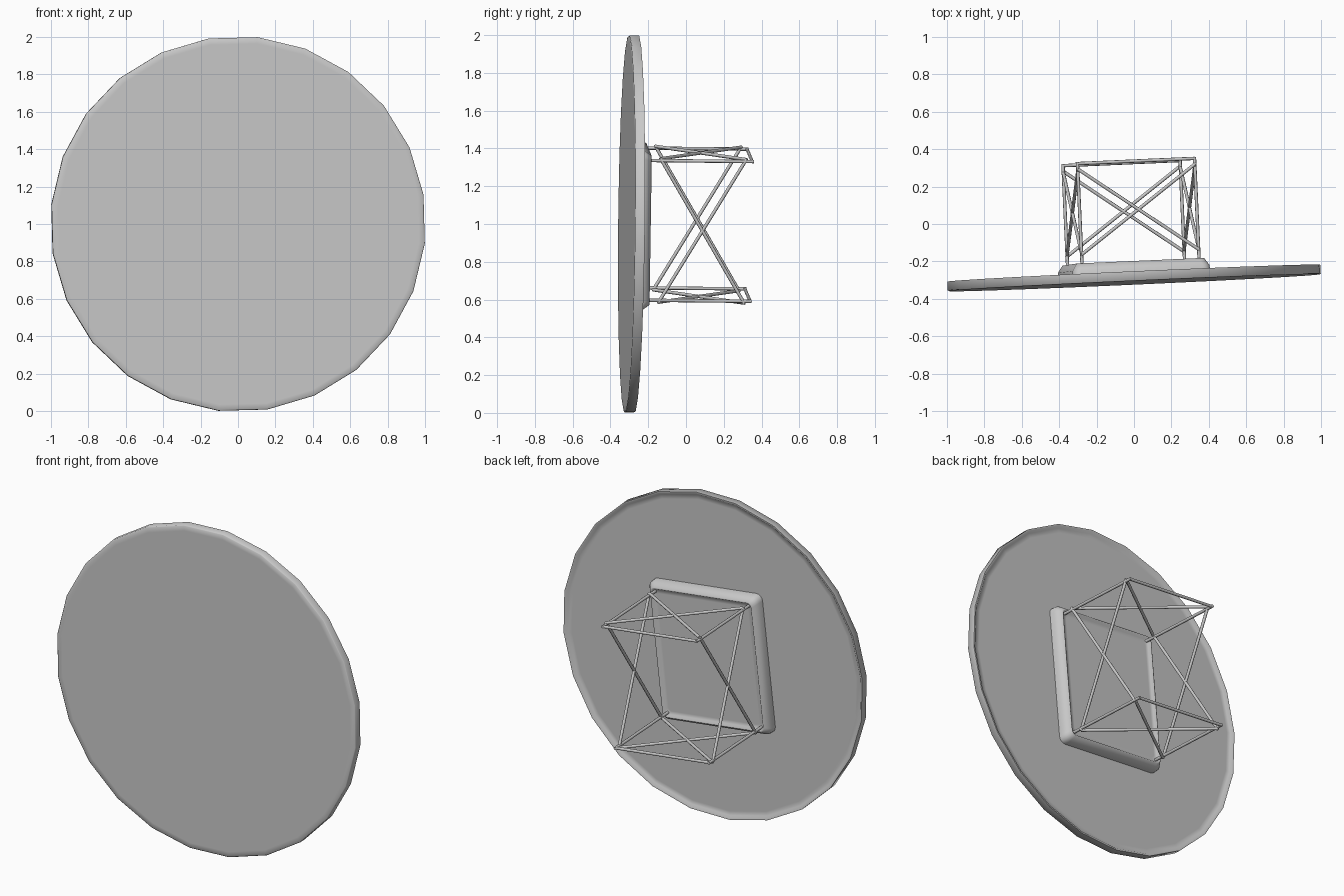
import bpy, bmesh
from math import radians, cos, sin, pi
from mathutils import Matrix, Vector

cube = bpy.data.objects.get("Cube")
if cube:
    bpy.data.objects.remove(cube, do_unlink=True)

grey = bpy.data.materials.new("plain_grey")
grey.use_nodes = True
COLOUR = (0.58, 0.58, 0.58, 1)
grey.diffuse_color = COLOUR
grey.node_tree.nodes["Principled BSDF"].inputs["Base Color"].default_value = COLOUR

# Shared pose: the assembly is slightly turned, pitched and rolled
POSE = (Matrix.Translation((0, -0.285, 1))
        @ Matrix.Rotation(radians(2.6), 4, 'Z')
        @ Matrix.Rotation(radians(-0.6), 4, 'X')
        @ Matrix.Rotation(radians(6), 4, 'Y'))


def finish(name, bm, angle=50):
    bmesh.ops.recalc_face_normals(bm, faces=bm.faces)
    mesh = bpy.data.meshes.new(name)
    bm.to_mesh(mesh)
    bm.free()
    mesh.materials.append(grey)
    obj = bpy.data.objects.new(name, mesh)
    bpy.context.collection.objects.link(obj)
    obj.matrix_world = POSE
    bpy.ops.object.select_all(action='DESELECT')
    obj.select_set(True)
    bpy.context.view_layer.objects.active = obj
    bpy.ops.object.shade_smooth_by_angle(angle=radians(angle))


def loft(bm, rings):
    for low, high in zip(rings, rings[1:]):
        for i in range(len(low)):
            j = (i + 1) % len(low)
            bm.faces.new((low[i], low[j], high[j], high[i]))
    bm.faces.new(rings[0])
    bm.faces.new(rings[-1])


def rod(name, start, end, radius=0.009):
    start, end = Vector(start), Vector(end)
    axis = end - start
    turn = axis.to_track_quat('Z', 'Y').to_matrix().to_4x4()
    bm = bmesh.new()
    bmesh.ops.create_cone(bm, cap_ends=True, segments=8, radius1=radius,
                          radius2=radius, depth=axis.length,
                          matrix=Matrix.Translation((start + end) / 2) @ turn)
    finish(name, bm)


# Round panel: crisp rim with a shallow dished back
SIDES = 24
bm = bmesh.new()
profile = [(0.97, -0.029), (0.999, -0.029), (1.004, -0.025),
           (1.004, 0.022), (0.994, 0.022), (0.982, 0.01), (0.955, 0.01)]
loft(bm, [[bm.verts.new((r * cos(2 * pi * i / SIDES), y, r * sin(2 * pi * i / SIDES)))
           for i in range(SIDES)] for r, y in profile])
finish("round_panel", bm, 60)


# Mounting tray: tapered rounded rectangle with a shallow dished back
def rounded_ring(bm, half_w, half_h, r, y, steps=4):
    ring = []
    for corner, (sx, sz) in enumerate(((1, 1), (-1, 1), (-1, -1), (1, -1))):
        for i in range(steps + 1):
            a = (corner + i / steps) * pi / 2
            ring.append(bm.verts.new((sx * (half_w - r) + r * cos(a), y,
                                      sz * (half_h - r) + r * sin(a))))
    return ring


bm = bmesh.new()
loft(bm, [rounded_ring(bm, *section) for section in (
    (0.37, 0.426, 0.04, 0.0), (0.368, 0.424, 0.04, 0.045),
    (0.342, 0.398, 0.03, 0.083), (0.336, 0.392, 0.028, 0.083),
    (0.326, 0.382, 0.025, 0.07), (0.305, 0.36, 0.02, 0.07))])
finish("mounting_tray", bm, 60)

# Rod frame
A, B = 0.315, 0.372          # half width and half height
FRONT, REAR = 0.068, 0.617   # depth of the arm ends
NEAR, FAR = 0.13, 0.587      # depth of the brace ends
for level, sz in (("upper", 1), ("lower", -1)):
    z = sz * B
    flat_z = z + sz * 0.01
    side_z = z * 1.035
    rod(level + "_rear_bar", (-A, REAR, z), (A, REAR, z))
    for side, sx in (("left", 1), ("right", -1)):
        x = sx * A
        rod(f"{level}_{side}_arm", (x, FRONT, z), (x, REAR + 0.008, z))
        # Crossed braces in the level plane and in the side plane
        rod(f"{level}_{side}_flat_brace", (x, NEAR, flat_z), (-x, FAR, flat_z))
        rod(f"{level}_{side}_side_brace", (x, NEAR, side_z), (x, FAR, -side_z))
